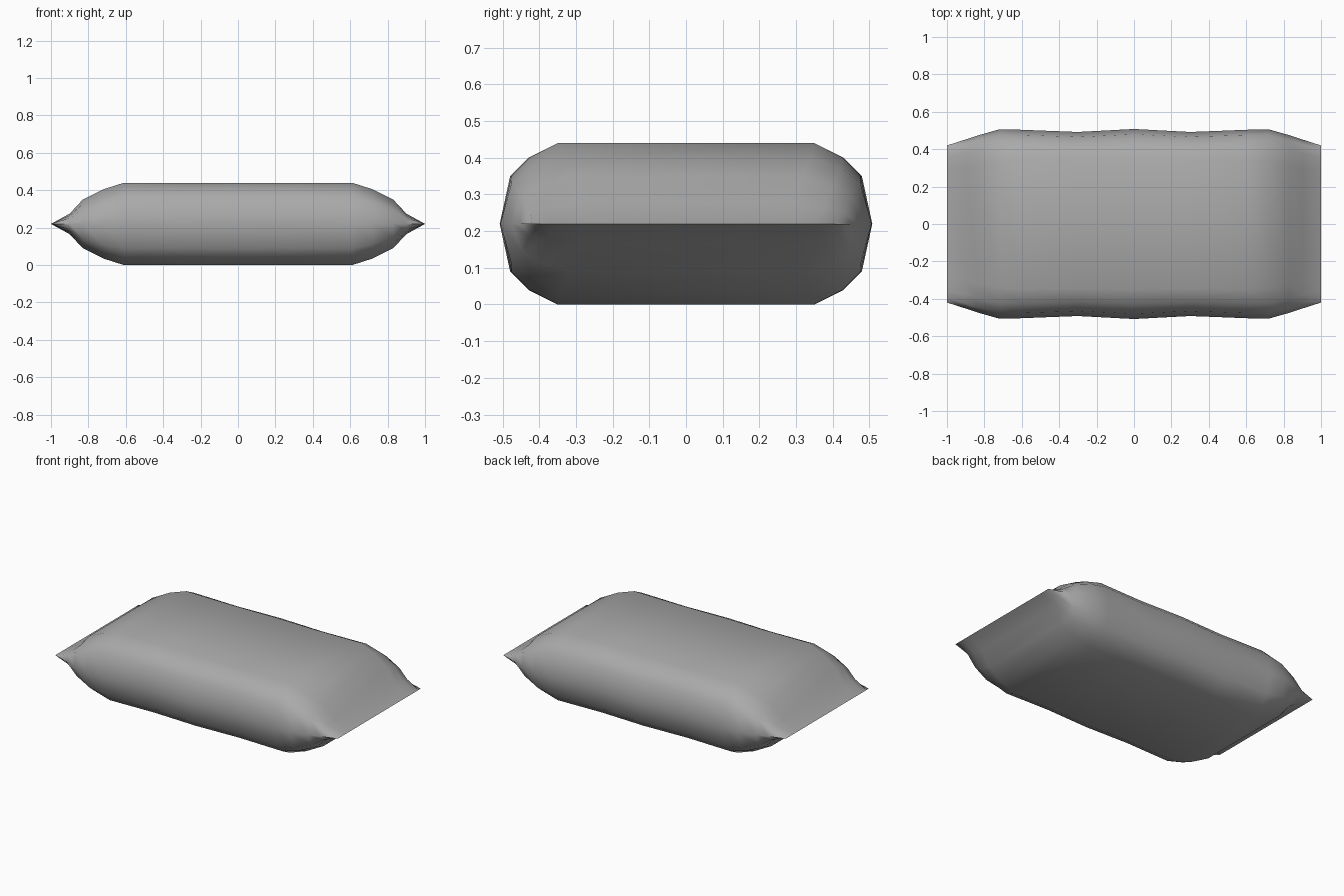
import bpy, bmesh, math

cube = bpy.data.objects.get("Cube")
if cube:
    bpy.data.objects.remove(cube, do_unlink=True)

film = bpy.data.materials.new("grey_film")
film.use_nodes = True
grey = (0.4, 0.4, 0.4, 1)
film.diffuse_color = grey
film.node_tree.nodes["Principled BSDF"].inputs["Base Color"].default_value = grey

MID = 0.22
# Stations from centre to sealed end: x, half width, half height, half width of flat top
STATIONS = [(0, .508, .22, .35), (.3, .492, .22, .345), (.61, .504, .22, .35),
            (.72, .506, .185, .34), (.83, .475, .13, .32), (.9, .452, .055, .3),
            (1, .42, 0, .29)]
# Rounded side: share of the way from flat top to side, share of the height
ROUND = [(1, 0), (.82, .59), (.5, .82), (0, 1)]


def section(w, h, rail):
    quarter = [(rail + (w - rail) * a, h * b) for a, b in ROUND]
    upper = quarter + [(-y, z) for y, z in reversed(quarter)]
    return upper + [(y, -z) for y, z in reversed(upper[1:-1])]


# Sealed pillow pouch, lofted along its length
bm = bmesh.new()
rings = []
for x, w, h, rail in [(-s[0], *s[1:]) for s in reversed(STATIONS[1:])] + STATIONS:
    rings.append([bm.verts.new((x, y, MID + z)) for y, z in section(w, h, rail)])
for a, b in zip(rings, rings[1:]):
    for i in range(len(a)):
        j = (i + 1) % len(a)
        bm.faces.new((a[i], a[j], b[j], b[i]))
bmesh.ops.remove_doubles(bm, verts=bm.verts, dist=0.0005)
bmesh.ops.recalc_face_normals(bm, faces=bm.faces)

mesh = bpy.data.meshes.new("pouch")
bm.to_mesh(mesh)
bm.free()
mesh.materials.append(film)
pouch = bpy.data.objects.new("pouch", mesh)
bpy.context.collection.objects.link(pouch)
bpy.context.view_layer.objects.active = pouch
pouch.select_set(True)
bpy.ops.object.shade_smooth_by_angle(angle=math.radians(50))
